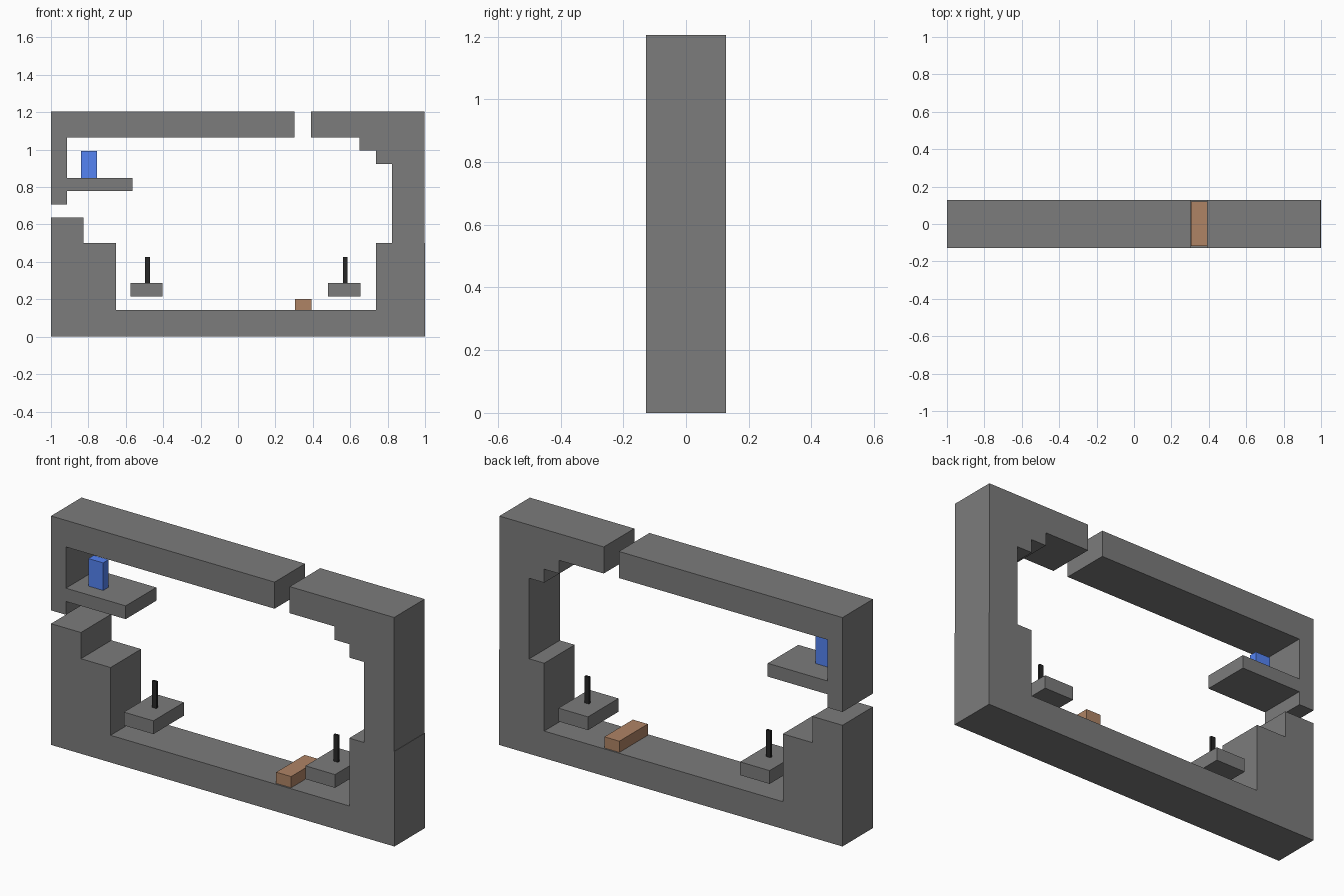
import bpy, bmesh

if "Cube" in bpy.data.objects:
    bpy.data.objects.remove(bpy.data.objects["Cube"])

D = 0.127  # half depth of the frame


def material(name, color):
    m = bpy.data.materials.new(name)
    m.diffuse_color = color
    m.use_nodes = True
    m.node_tree.nodes["Principled BSDF"].inputs["Base Color"].default_value = m.diffuse_color
    return m


stone = material("dark_grey", (0.2, 0.2, 0.2, 1))
blue = material("blue", (0.09, 0.23, 0.90, 1))
brown = material("brown", (0.43, 0.23, 0.13, 1))
black = material("black", (0.02, 0.02, 0.02, 1))


def extrude_profile(name, points, y0=-D, y1=D, mat=stone):
    """Extrude an x/z outline from y0 to y1."""
    bm = bmesh.new()
    face = bm.faces.new([bm.verts.new((x, y0, z)) for x, z in points])
    ext = bmesh.ops.extrude_face_region(bm, geom=[face])
    verts = [v for v in ext["geom"] if isinstance(v, bmesh.types.BMVert)]
    bmesh.ops.translate(bm, verts=verts, vec=(0, y1 - y0, 0))
    bmesh.ops.recalc_face_normals(bm, faces=bm.faces)
    me = bpy.data.meshes.new(name)
    bm.to_mesh(me)
    bm.free()
    ob = bpy.data.objects.new(name, me)
    bpy.context.collection.objects.link(ob)
    me.materials.append(mat)
    return ob


def box(name, x0, x1, z0, z1, y0=-D, y1=D, mat=stone):
    return extrude_profile(name, [(x0, z0), (x1, z0), (x1, z1), (x0, z1)], y0, y1, mat)


# Floor with stepped left bank and right bank
extrude_profile("lower_frame", [
    (-1, 0), (1, 0), (1, 0.5), (0.737, 0.5), (0.737, 0.143), (-0.653, 0.143),
    (-0.653, 0.5), (-0.826, 0.5), (-0.826, 0.638), (-1, 0.638)])

# Right wall with stepped ceiling corner
extrude_profile("upper_right_frame", [
    (0.998, 0.5), (0.998, 1.205), (0.39, 1.205), (0.39, 1.065), (0.65, 1.065),
    (0.65, 0.995), (0.737, 0.995), (0.737, 0.924), (0.824, 0.924), (0.824, 0.5)])

# Ceiling, left wall and ledge
extrude_profile("upper_left_frame", [
    (-1, 0.708), (-0.913, 0.708), (-0.913, 0.778), (-0.565, 0.778), (-0.565, 0.848),
    (-0.913, 0.848), (-0.913, 1.065), (0.302, 1.065), (0.302, 1.205), (-1, 1.205)])

# Floating platforms, each with a thin upright rod
for side, cx in (("left", -0.49), ("right", 0.568)):
    box(side + "_platform", cx - 0.086, cx + 0.086, 0.216, 0.286)
    rx = cx + 0.006
    box(side + "_rod", rx - 0.0125, rx + 0.0125, 0.286, 0.427, -0.006, 0.006, black)

# Upright block on the ledge and low block on the floor
box("ledge_block", -0.839, -0.753, 0.848, 0.993, -0.046, -0.002, blue)
box("floor_block", 0.305, 0.392, 0.143, 0.202, -0.118, 0.119, brown)
